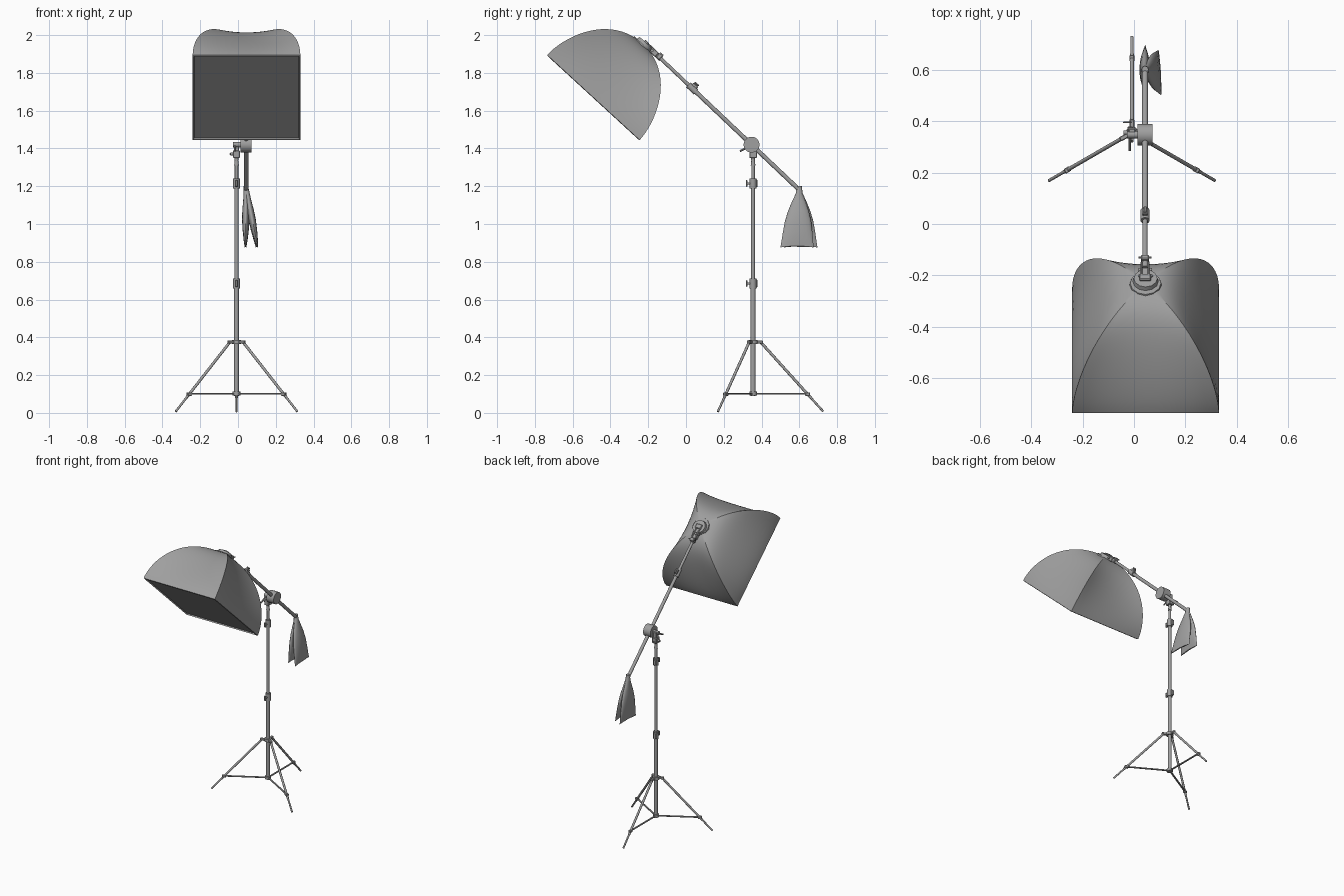
import bpy, bmesh, math
from mathutils import Vector, Matrix

if "Cube" in bpy.data.objects:
    bpy.data.objects.remove(bpy.data.objects["Cube"])

grey = bpy.data.materials.new("mid grey")
grey.use_nodes = True
COLOR = (0.35, 0.35, 0.35, 1)
grey.diffuse_color = COLOR
grey.node_tree.nodes["Principled BSDF"].inputs["Base Color"].default_value = COLOR


def finish(name, bm, matrix=Matrix(), angle=35):
    bmesh.ops.recalc_face_normals(bm, faces=bm.faces)
    mesh = bpy.data.meshes.new(name)
    bm.to_mesh(mesh)
    bm.free()
    mesh.transform(matrix)
    mesh.materials.append(grey)
    obj = bpy.data.objects.new(name, mesh)
    bpy.context.collection.objects.link(obj)
    bpy.ops.object.select_all(action='DESELECT')
    obj.select_set(True)
    bpy.context.view_layer.objects.active = obj
    bpy.ops.object.shade_smooth_by_angle(angle=math.radians(angle))
    return obj


def tube(name, start, end, r1, r2=None, sides=16):
    start, end = Vector(start), Vector(end)
    axis = end - start
    bm = bmesh.new()
    bmesh.ops.create_cone(bm, cap_ends=True, segments=sides, radius1=r1,
                          radius2=r1 if r2 is None else r2, depth=axis.length)
    turn = axis.to_track_quat('Z', 'Y').to_matrix().to_4x4()
    return finish(name, bm, Matrix.Translation((start + end) / 2) @ turn)


def box(name, center, size, turn=Matrix(), bevel=0.003):
    bm = bmesh.new()
    bmesh.ops.create_cube(bm, size=1, matrix=Matrix.Diagonal((*size, 1)))
    bmesh.ops.bevel(bm, geom=bm.edges[:], offset=bevel, segments=1, affect='EDGES')
    return finish(name, bm, Matrix.Translation(center) @ turn)


def loft(name, rings, matrix=Matrix(), angle=35):
    bm = bmesh.new()
    loops = [[bm.verts.new(p) for p in ring] for ring in rings]
    n = len(loops[0])
    for a, b in zip(loops, loops[1:]):
        for i in range(n):
            bm.faces.new((a[i], a[(i + 1) % n], b[(i + 1) % n], b[i]))
    bm.faces.new(loops[0])
    bm.faces.new(loops[-1])
    return finish(name, bm, matrix, angle)


# Stand: telescoping pole
PX, PY = -0.008, 0.355
def on_pole(z, dx=0, dy=0):
    return Vector((PX + dx, PY + dy, z))

tube("lower_pole", on_pole(0.09), on_pole(0.69), 0.0125)
tube("middle_pole", on_pole(0.68), on_pole(1.22), 0.011)
tube("upper_pole", on_pole(1.2), on_pole(1.31), 0.0095)
tube("pole_taper", on_pole(1.31), on_pole(1.345), 0.0125, 0.008)
tube("pole_spigot", on_pole(1.335), on_pole(1.43), 0.01)

# Locking collars with thumb knobs
for label, z in (("lower", 0.685), ("upper", 1.215)):
    tube(label + "_collar", on_pole(z - 0.026), on_pole(z + 0.026), 0.018)
    box(label + "_collar_lug", on_pole(z, -0.006, 0.012), (0.022, 0.024, 0.04))
    tube(label + "_knob_shaft", on_pole(z, 0, -0.035), on_pole(z, 0, -0.01), 0.006)
    box(label + "_knob_wing", on_pole(z, 0, -0.034), (0.014, 0.008, 0.036))

# Tripod hubs, legs and struts
tube("upper_hub", on_pole(0.365), on_pole(0.385), 0.024)
tube("lower_hub", on_pole(0.092), on_pole(0.112), 0.02)
for side, degrees in (("right", 210), ("left", 330), ("back", 90)):
    a = math.radians(degrees)
    out = Vector((math.cos(a), math.sin(a), 0))
    turn = Matrix.Rotation(a, 4, 'Z')
    top = on_pole(0.375) + out * 0.04
    foot = on_pole(0.007) + out * 0.372
    joint = top.lerp(foot, 0.75)
    box(side + "_hub_arm", on_pole(0.375) + out * 0.028, (0.05, 0.018, 0.016), turn)
    tube(side + "_leg", top, top.lerp(foot, 0.8), 0.0075, sides=12)
    tube(side + "_foot", joint, foot, 0.006, sides=12)
    box(side + "_strut", (on_pole(0.102) + joint) / 2, ((joint - on_pole(0.102)).length, 0.012, 0.008), turn, 0.002)
    box(side + "_strut_joint", joint, (0.026, 0.02, 0.018), turn)

# Boom: tilted bar through a swivel on the stand
PIVOT = Vector((0.043, 0.347, 1.42))
ALONG = Vector((0, 0.726, -0.688))
TILT = Matrix.Rotation(math.atan2(-0.688, 0.726), 4, 'X')
def on_boom(d, dx=0, up=0):
    return PIVOT + ALONG * d + Vector((dx, 0.688 * up, 0.726 * up))

tube("boom_lower", on_boom(-0.45), on_boom(0.35), 0.0115)
tube("boom_upper", on_boom(-0.7), on_boom(-0.42), 0.0095)
tube("boom_end_cap", on_boom(0.335), on_boom(0.355), 0.013)
tube("boom_collar", on_boom(-0.46), on_boom(-0.405), 0.0175)
box("boom_collar_lug", on_boom(-0.432, 0, 0.016), (0.02, 0.034, 0.024), TILT)
box("boom_collar_knob", on_boom(-0.432, 0, 0.033), (0.012, 0.03, 0.01), TILT)
tube("swivel_disc", PIVOT + Vector((-0.03, 0, 0)), PIVOT + Vector((0.028, 0, 0)), 0.042, sides=32)
tube("swivel_axle", PIVOT + Vector((-0.07, 0, 0)), PIVOT + Vector((-0.02, 0, 0)), 0.014)
box("swivel_socket", on_pole(1.37), (0.036, 0.04, 0.04))
box("swivel_upright", on_pole(1.405), (0.026, 0.032, 0.05))
tube("swivel_lever", on_pole(1.415, -0.008, -0.01), on_pole(1.385, -0.008, -0.07), 0.006, 0.005, 10)
tube("swivel_thumb_knob", on_pole(1.37, -0.032), on_pole(1.37, -0.012), 0.008)
box("swivel_thumb_wing", on_pole(1.37, -0.018, 0.04), (0.036, 0.006, 0.012))

# Softbox: square rings that follow bent ribs, with fabric sagging between ribs
BOX_CENTER = Vector((0.045, -0.49, 1.67))
BOX_FRAME = Matrix.Translation(BOX_CENTER) @ Matrix.Rotation(-math.atan2(0.677, 0.737), 4, 'X')
HALF_X, HALF_Y, DEPTH, STEPS, CELLS = 0.285, 0.333, 0.385, 18, 12

def square_ring(scale, height, sag):
    ring = []
    for quarter in range(4):
        for i in range(CELLS):
            t = 2 * i / CELLS - 1
            pull = 1 - sag * (1 - t * t) / max(scale, 0.01)
            p = Vector((t, -pull)) * scale
            for _ in range(quarter):
                p = Vector((-p.y, p.x))
            ring.append((p.x * HALF_X, p.y * HALF_Y, height))
    return ring

rings = [square_ring(0.97, 0.006, 0), square_ring(0.975, -0.003, 0)]
for s in range(STEPS + 1):
    f = s / STEPS
    a = f * math.radians(84)
    rings.append(square_ring(math.cos(a) ** 0.92, DEPTH * math.sin(a) ** 1.12,
                             0.13 * math.sin(math.pi * f) ** 1.2 * math.cos(a) ** 0.4))
loft("softbox", rings, BOX_FRAME, 25)

# Lamp head: mounting ring and tilting bracket
def on_axis(v, y=0, x=0):
    return BOX_FRAME @ Vector((x, y, v))

tube("mounting_ring", on_axis(0.352), on_axis(0.385), 0.07, 0.06, 12)
tube("mounting_plate", on_axis(0.385, 0.01), on_axis(0.402, 0.01), 0.05, 0.046, 12)
for sx in (-1, 1):
    tube("plate_bolt", on_axis(0.4, 0.02, 0.022 * sx), on_axis(0.408, 0.02, 0.022 * sx), 0.006, sides=8)
    box("bracket_cheek", on_boom(-0.735, 0.014 * sx), (0.008, 0.09, 0.03), TILT)
box("bracket_base", on_boom(-0.775), (0.045, 0.03, 0.034), TILT)
tube("bracket_bolt", on_boom(-0.725, -0.026), on_boom(-0.725, 0.026), 0.008)
tube("boom_head_sleeve", on_boom(-0.715), on_boom(-0.66), 0.014)
box("sleeve_clamp", on_boom(-0.675, 0, 0.006), (0.03, 0.024, 0.036), TILT)
tube("clamp_handle", on_boom(-0.675, -0.025, 0.018), on_boom(-0.675, 0.025, 0.018), 0.0045, sides=10)

# Counterweight: two flat pouches hanging from the boom end
def pouch(name, shift_x, shift_y, skew):
    # level: height, half width, half thickness
    levels = ((1.195, 0.014, 0.012), (1.165, 0.016, 0.013), (1.12, 0.036, 0.015), (1.07, 0.055, 0.019),
              (1.02, 0.069, 0.02), (0.96, 0.078, 0.016), (0.91, 0.084, 0.01), (0.88, 0.088, 0.004))
    rings = []
    for z, wide, thick in levels:
        drop = (1.195 - z) / 0.315
        ring = []
        for i in range(20):
            a = math.tau * i / 20
            y = wide * math.cos(a)
            ring.append((0.043 + shift_x * drop + thick * math.sin(a) + skew * y * drop,
                         0.6 + shift_y * drop + y, z - 0.004 * math.cos(2 * a) * drop))
        rings.append(ring)
    loft(name, rings, angle=60)

pouch("right_weight_pouch", -0.003, 0.008, 0.04)
pouch("left_weight_pouch", 0.057, -0.012, -0.06)
tube("weight_strap", (0.043, 0.6, 1.16), (0.043, 0.6, 1.2), 0.015, 0.013, 12)
